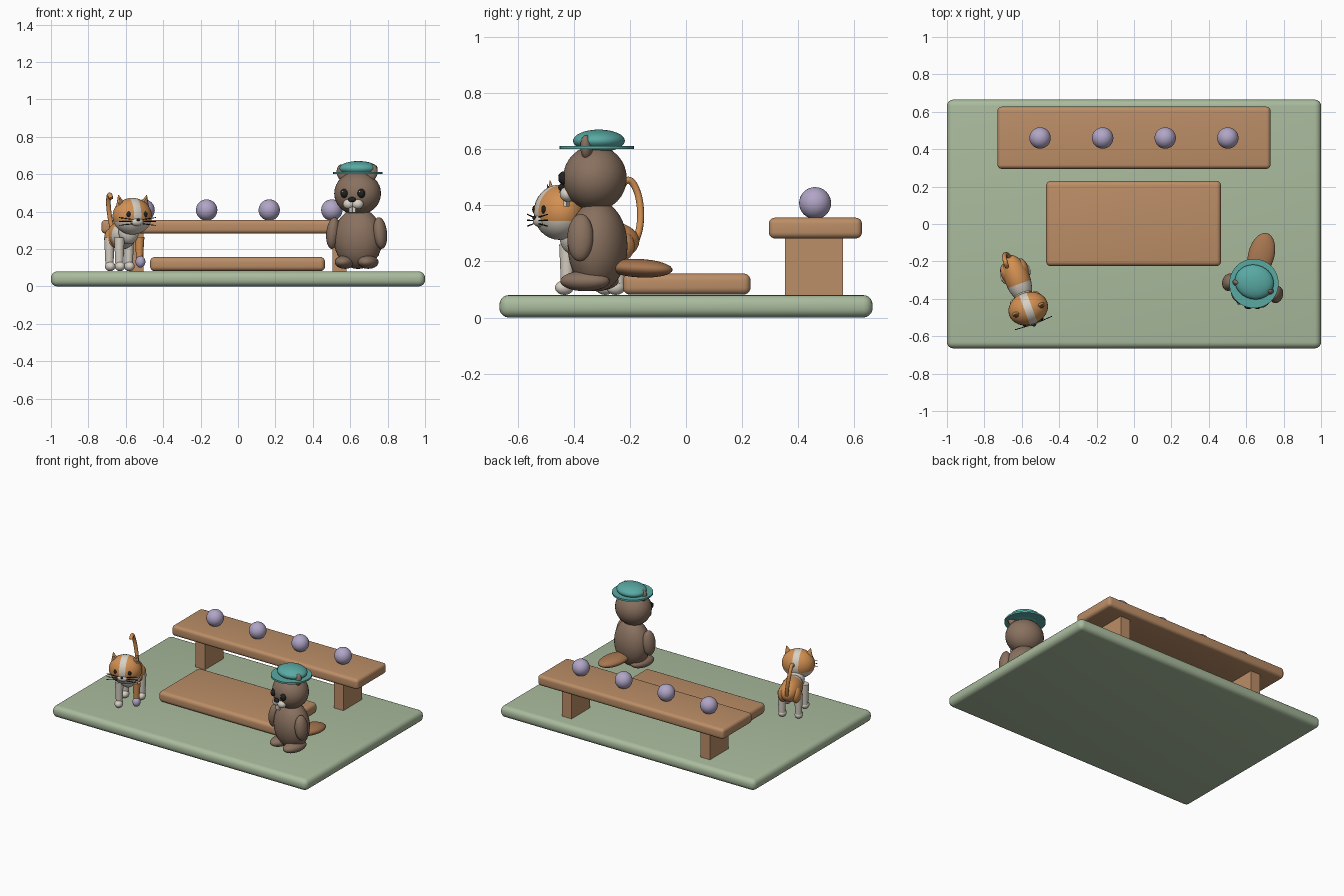
import bpy, bmesh, math
from mathutils import Matrix, Vector

if "Cube" in bpy.data.objects:
    bpy.data.objects.remove(bpy.data.objects["Cube"], do_unlink=True)


def material(name, rgb):
    m = bpy.data.materials.new(name)
    m.use_nodes = True
    m.diffuse_color = (*rgb, 1)
    m.node_tree.nodes["Principled BSDF"].inputs["Base Color"].default_value = (*rgb, 1)
    return m


GREEN = material("sage green", (.40, .50, .34))
WOOD = material("warm wood", (.50, .27, .135))
LAVENDER = material("lavender", (.44, .38, .57))
BROWN = material("fur brown", (.25, .165, .115))
TEAL = material("teal felt", (.10, .40, .37))
ORANGE = material("ginger", (.65, .28, .085))
CREAM = material("cream", (.68, .63, .55))
BLACK = material("black", (.015, .015, .015))
TAIL = material("tail tan", (.38, .18, .08))

WORLD = Matrix.Identity(4)


def finish(bm, name, mat, frame=WORLD):
    mesh = bpy.data.meshes.new(name)
    bm.to_mesh(mesh)
    bm.free()
    ob = bpy.data.objects.new(name, mesh)
    bpy.context.collection.objects.link(ob)
    mesh.materials.append(mat)
    ob.matrix_world = frame
    bpy.ops.object.select_all(action='DESELECT')
    ob.select_set(True)
    bpy.context.view_layer.objects.active = ob
    bpy.ops.object.shade_smooth_by_angle(angle=math.radians(40))
    return ob


def box(name, mat, x, y, z, bevel=0):
    bm = bmesh.new()
    size = [b - a for a, b in (x, y, z)]
    mid = [(a + b) / 2 for a, b in (x, y, z)]
    bmesh.ops.create_cube(bm, size=1, matrix=Matrix.Translation(mid) @ Matrix.Diagonal((*size, 1)))
    if bevel:
        bmesh.ops.bevel(bm, geom=bm.edges[:], offset=bevel, segments=5, profile=.5, affect='EDGES')
    return finish(bm, name, mat)


def ball(name, mat, at, radii, frame=WORLD, tilt=(0, 'X'), n=32):
    bm = bmesh.new()
    m = Matrix.Translation(at) @ Matrix.Rotation(math.radians(tilt[0]), 4, tilt[1]) @ Matrix.Diagonal((*radii, 1))
    bmesh.ops.create_uvsphere(bm, u_segments=n, v_segments=n // 2, radius=1, matrix=m)
    return finish(bm, name, mat, frame)


def cone(name, mat, at, r1, r2, height, frame=WORLD, flat=1, tilt=0, n=24):
    bm = bmesh.new()
    m = Matrix.Translation(at) @ Matrix.Rotation(math.radians(tilt), 4, 'Y') @ Matrix.Diagonal((1, flat, 1, 1))
    bmesh.ops.create_cone(bm, cap_ends=True, segments=n, radius1=r1, radius2=r2, depth=height, matrix=m)
    return finish(bm, name, mat, frame)


def tube(name, mat, points, radius, frame):
    cu = bpy.data.curves.new(name, 'CURVE')
    cu.dimensions = '3D'
    cu.bevel_depth, cu.bevel_resolution, cu.use_fill_caps = radius, 3, True
    s = cu.splines.new('NURBS')
    s.points.add(len(points) - 1)
    for p, co in zip(s.points, points):
        p.co = (*co, 1)
    s.use_endpoint_u, s.order_u = True, min(4, len(points))
    cu.materials.append(mat)
    ob = bpy.data.objects.new(name, cu)
    bpy.context.collection.objects.link(ob)
    ob.matrix_world = frame


def patch(ob, mat, planes, rule):
    """Cut clean colour borders, then colour the faces that meet the rule."""
    ob.data.materials.append(mat)
    bm = bmesh.new()
    bm.from_mesh(ob.data)
    for co, no in planes:
        bmesh.ops.bisect_plane(bm, geom=bm.verts[:] + bm.edges[:] + bm.faces[:], plane_co=co, plane_no=no)
    for f in bm.faces:
        if rule(f.calc_center_median()):
            f.material_index = 1
    bm.to_mesh(ob.data)
    bm.free()


def facing(x, y, degrees):
    return Matrix.Translation((x, y, 0)) @ Matrix.Rotation(math.radians(degrees), 4, 'Z')


SIDES = (("left", 1), ("right", -1))

# Ground, bench and low platform
box("ground_slab", GREEN, (-1, 1), (-.665, .665), (0, .08), .034)
box("bench_top", WOOD, (-.73, .73), (.295, .627), (.282, .356), .022)
box("low_platform", WOOD, (-.47, .465), (-.225, .23), (.082, .157), .025)
for side, s in SIDES:
    box(side + "_bench_leg", WOOD, sorted((s * .505, s * .58)), (.352, .56), (.07, .3))
for i in range(4):
    ball("bench_ball_%d" % (i + 1), LAVENDER, (-.502 + i * .3345, .46, .408), (.057,) * 3)

# Beaver: body, head and tail
B = facing(.642, -.315, -14.5)
ball("beaver_body", BROWN, (0, 0, .255), (.132, .105, .162), B)
ball("beaver_head", BROWN, (0, -.01, .497), (.126, .113, .116), B)
ball("beaver_tail", TAIL, (0, .155, .176), (.07, .12, .033), B, (-3, 'X'))
for side, s in SIDES:
    ball(side + "_beaver_arm", BROWN, (s * .13, -.03, .285), (.036, .047, .085), B, (s * -6, 'Y'))
    ball(side + "_beaver_foot", BROWN, (s * .064, -.03, .13), (.052, .09, .036), B)
    ball(side + "_beaver_ear", BROWN, (s * .082, -.02, .607), (.03, .021, .045), B, (s * 12, 'Y'))
    ball(side + "_beaver_eye", BLACK, (s * .047, -.112, .497), (.021, .02, .024), B)
    ball(side + "_eye_glint", CREAM, (s * .047 - .005, -.13, .506), (.005, .004, .005), B, n=12)
    ball(side + "_beaver_cheek", CREAM, (s * .024, -.105, .44), (.032, .027, .027), B)
    c = s * .0095
    bm = bmesh.new()
    bmesh.ops.create_cube(bm, size=1, matrix=Matrix.Translation((c, -.115, .41)) @ Matrix.Diagonal((.017, .012, .03, 1)))
    finish(bm, side + "_beaver_tooth", CREAM, B)
ball("beaver_nose", BLACK, (0, -.13, .464), (.021, .014, .014), B)

# Hat
cone("hat_brim", TEAL, (0, -.003, .606), .132, .132, .012, B, n=48)
ball("hat_crown", TEAL, (0, .005, .63), (.105, .092, .04), B)

# Cat: body with cream front and belly
C = facing(-.61, -.33, 20)
body = ball("cat_body", ORANGE, (0, .04, .272), (.068, .132, .075), C)
patch(body, CREAM, [((0, .01, 0), (0, 1, 0)), ((0, 0, .225), (0, 0, 1))],
      lambda p: p.y < .01 or p.z < .225)
ball("cat_neck", CREAM, (0, -.075, .29), (.055, .05, .065), C)

# Cat head with cream muzzle half and forehead stripe
head = ball("cat_head", ORANGE, (0, -.13, .375), (.108, .088, .098), C)
patch(head, CREAM, [((0, 0, .345), (0, 0, 1)), ((.021, 0, 0), (1, 0, 0)), ((-.021, 0, 0), (1, 0, 0))],
      lambda p: p.z < .345 or abs(p.x) < .021)
ball("cat_muzzle", CREAM, (0, -.205, .345), (.036, .02, .022), C)
ball("cat_nose", BLACK, (0, -.224, .356), (.009, .007, .007), C, n=16)
for side, s in SIDES:
    cone(side + "_cat_ear", ORANGE, (s * .072, -.135, .455), .032, .002, .068, C, .55, s * 14)
    cone(side + "_inner_ear", BROWN, (s * .072, -.146, .452), .02, .001, .048, C, .5, s * 14)
    ball(side + "_cat_eye", BLACK, (s * .047, -.205, .385), (.012, .009, .015), C, n=20)
    for i in range(3):
        z = .358 - i * .012
        tube("%s_whisker_%d" % (side, i + 1), BLACK,
             [(s * .03, -.217, z), (s * .105, -.212, z + .01 - i * .009)], .0022, C)

# Cat legs, one of them with a raised lavender paw
for side, s in SIDES:
    for end, y in (("front", -.08), ("hind", .075)):
        name = "%s_%s_cat_" % (side, end)
        raised = side == "left" and end == "front"
        if raised:
            cone(name + "leg", ORANGE, (.06, y, .205), .018, .026, .12, C)
            ball(name + "paw", LAVENDER, (.062, y - .008, .132), (.026, .028, .032), C)
        else:
            cone(name + "leg", CREAM, (s * .055, y, .18), .021, .028, .16, C)
            ball(name + "paw", CREAM, (s * .055, y - .01, .107), (.027, .034, .026), C)
    ball(side + "_cat_haunch", ORANGE, (s * .042, .085, .255), (.034, .055, .055), C)

# Cat tail
tube("cat_tail", ORANGE, [(0, .145, .25), (0, .175, .29), (-.015, .19, .38),
                          (-.028, .175, .47), (-.03, .14, .505), (-.03, .12, .47)], .0125, C)
